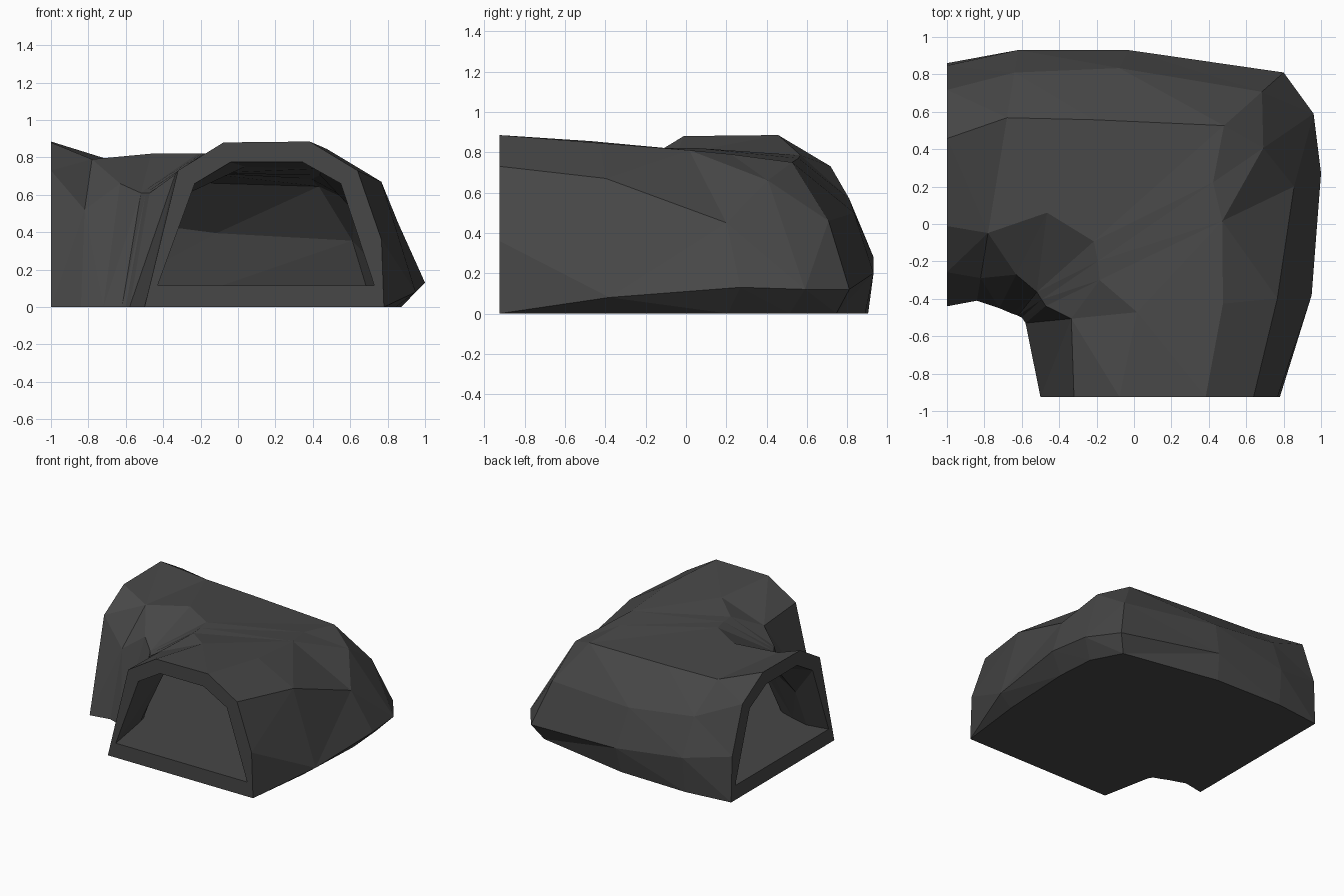
import bpy, bmesh
from mathutils import Vector

if "Cube" in bpy.data.objects:
    bpy.data.objects.remove(bpy.data.objects["Cube"])

# One flat rock colour
rock = bpy.data.materials.new("dark_grey_rock")
rock.diffuse_color = (0.063, 0.063, 0.063, 1)
rock.use_nodes = True
rock.node_tree.nodes["Principled BSDF"].inputs["Base Color"].default_value = rock.diffuse_color

# Arch profile shared by both mouths: (fraction across, height)
MOUTH = [(.14, .73), (.33, .88), (.69, .885), (.89, .73), (.99, .36)]
MOUTH_HOLE = [(.055, .115), (.21, .66), (.36, .775), (.66, .775), (.82, .66), (.96, .115)]

# Stations round the bend: inner foot, outer foot, upper profile, ground fraction
STATIONS = [
    ((-.50, -.925), (.78, -.925), MOUTH, 1.0),
    ((-.58, -.53), (.95, -.38), [(.16, .71), (.39, .855), (.69, .845), (.88, .67), (1, .08)], .93),
    ((-.60, -.50), (1.0, .27), [(.08, .61), (.26, .82), (.67, .81), (.91, .45), (1, .13)], .92),
    ((-.62, -.49), (.96, .59), [(.08, .61), (.27, .82), (.66, .79), (.83, .66), (1, .12)], .93),
    ((-.65, -.48), (.80, .81), [(.09, .61), (.30, .82), (.78, .75), (.92, .46), (1, .12)], .95),
    ((-.72, -.45), (-.03, .93), [(.13, .66), (.37, .82), (.73, .77), (.93, .50), (1, .20)], .97),
    ((-.84, -.41), (-.62, .93), [(.09, .52), (.27, .79), (.73, .785), (.91, .57), (1, .28)], .98),
    ((-1.0, -.44), (-1.0, .86), MOUTH, 1.0),
]
FLOOR = .115


def ring(bm, inner, outer, profile):
    """Place a (fraction, height) profile between two ground points."""
    a, b = Vector(inner), Vector(outer)
    return [bm.verts.new((*a.lerp(b, t), z)) for t, z in profile]


def bridge(bm, r0, r1, closed=True):
    """Join two equal rings with quads."""
    n = len(r0)
    for i in range(n if closed else n - 1):
        j = (i + 1) % n
        bm.faces.new((r0[i], r0[j], r1[j], r1[i]))


bm = bmesh.new()
shell, cavity = [], []
for inner, outer, top, ground in STATIONS:
    shell.append(ring(bm, inner, outer, [(0, 0)] + top + [(ground, 0)]))
    if top is MOUTH:
        hole = MOUTH_HOLE
    else:  # cavity follows the rock at a constant wall thickness
        hole = [(.055, FLOOR)] + [(.5 + (t - .5) * .88, z - .105) for t, z in top[:4]] + [(.92, FLOOR)]
    cavity.append(ring(bm, inner, outer, hole))

# Outer rock shell with flat base, and the hollow passage with floor
for rings in (shell, cavity):
    for r0, r1 in zip(rings, rings[1:]):
        bridge(bm, r0, r1)

# Flat frames around the two mouths
for o, c in ((shell[0], cavity[0]), (shell[-1], cavity[-1])):
    bridge(bm, o[:6], c, closed=False)
    bm.faces.new((o[5], o[6], c[5]))
    bm.faces.new((o[6], o[0], c[0], c[5]))

bmesh.ops.triangulate(bm, faces=bm.faces[:], quad_method='SHORT_EDGE')
bmesh.ops.recalc_face_normals(bm, faces=bm.faces[:])
mesh = bpy.data.meshes.new("cave_tunnel_bend")
bm.to_mesh(mesh)
bm.free()
mesh.materials.append(rock)
obj = bpy.data.objects.new("cave_tunnel_bend", mesh)
bpy.context.collection.objects.link(obj)
